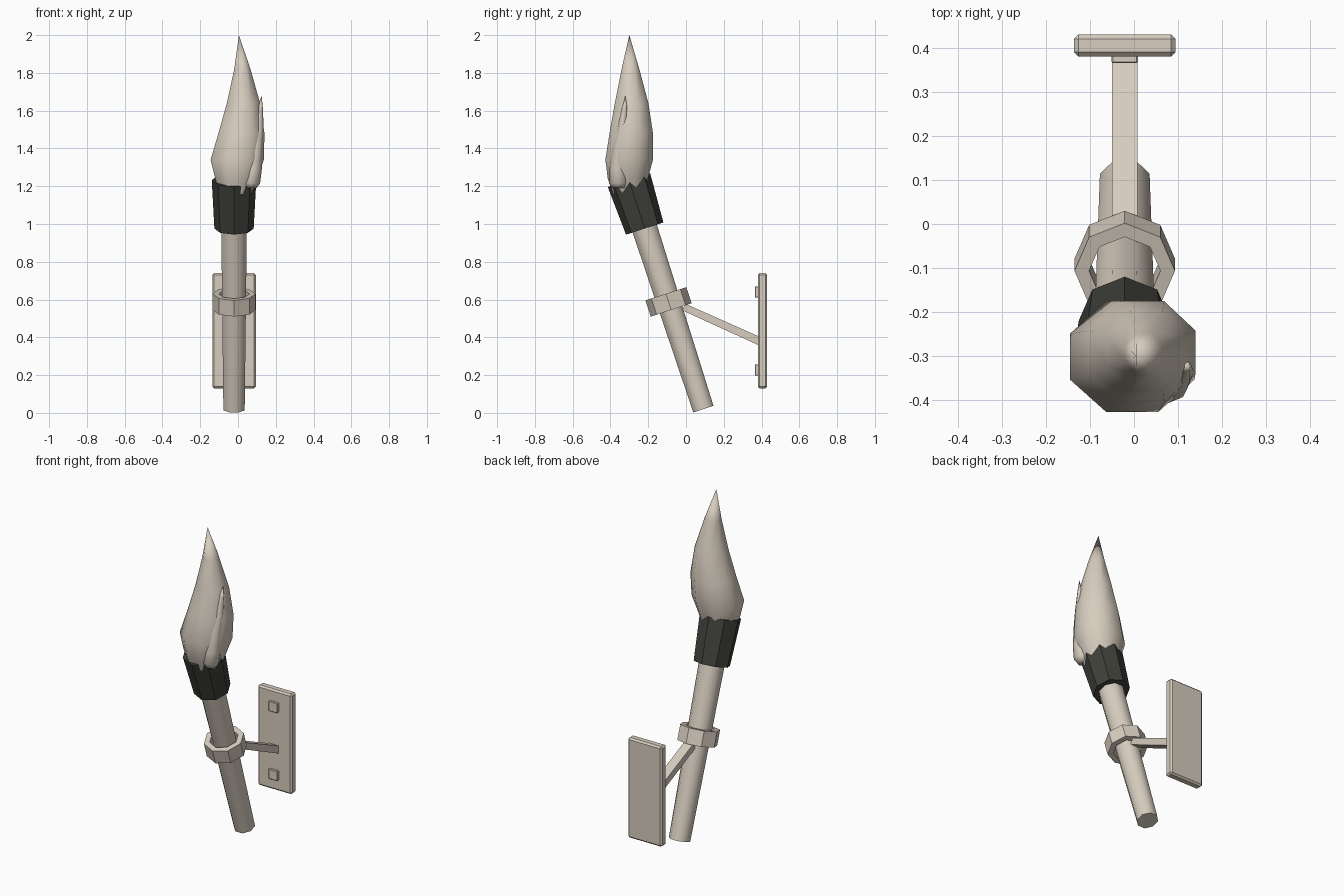
import bpy, bmesh, math
from mathutils import Matrix

if "Cube" in bpy.data.objects:
    bpy.data.objects.remove(bpy.data.objects["Cube"])


def material(name, rgb):
    m = bpy.data.materials.new(name)
    m.diffuse_color = (*rgb, 1)
    m.use_nodes = True
    m.node_tree.nodes["Principled BSDF"].inputs["Base Color"].default_value = m.diffuse_color
    return m


PALE = material("pale_beige", (0.68, 0.61, 0.52))
DARK = material("charcoal", (0.05, 0.05, 0.042))
X0 = -0.021          # centre line of the holder
SIDES = 8


def finish(name, bm, mat, smooth=None):
    bmesh.ops.recalc_face_normals(bm, faces=bm.faces)
    me = bpy.data.meshes.new(name)
    bm.to_mesh(me)
    bm.free()
    ob = bpy.data.objects.new(name, me)
    bpy.context.collection.objects.link(ob)
    me.materials.append(mat)
    if smooth:
        bpy.ops.object.select_all(action='DESELECT')
        ob.select_set(True)
        bpy.context.view_layer.objects.active = ob
        bpy.ops.object.shade_smooth_by_angle(angle=math.radians(smooth))
    return ob


def loft(name, sections, mat, phase=0.0, smooth=None, matrix=None, wrap=False):
    """Skin octagonal sections (cx, cy, z, rx, ry); radius 0 makes a tip."""
    bm = bmesh.new()
    rings = []
    for cx, cy, z, rx, ry in sections:
        if rx == 0:
            rings.append([bm.verts.new((cx, cy, z))] * SIDES)
            continue
        angles = [phase + math.tau * i / SIDES for i in range(SIDES)]
        rings.append([bm.verts.new((cx + rx * math.cos(a), cy + ry * math.sin(a), z))
                      for a in angles])
    pairs = list(zip(rings, rings[1:]))
    if wrap:
        pairs.append((rings[-1], rings[0]))
    for lo, hi in pairs:
        for i in range(SIDES):
            j = (i + 1) % SIDES
            corners = [lo[i], lo[j], hi[j], hi[i]]
            bm.faces.new(list(dict.fromkeys(corners)))
    if not wrap:
        for ring in (rings[0], rings[-1]):
            if len(set(ring)) > 2:
                bm.faces.new(ring)
    if matrix:
        bm.transform(matrix)
    return finish(name, bm, mat, smooth)


def box(name, centre, size, mat, bevel):
    bm = bmesh.new()
    bmesh.ops.create_cube(bm, size=1, matrix=Matrix.Translation(centre)
                          @ Matrix.Diagonal((*size, 1)))
    bmesh.ops.bevel(bm, geom=bm.edges[:], offset=bevel, segments=1, affect='EDGES')
    return finish(name, bm, mat)


# Leaning axis shared by handle, collar and cup
LEAN = Matrix.Translation((X0, 0.092, 0.02)) @ Matrix.Rotation(math.radians(18), 4, 'X')
HALF = math.pi / SIDES
FLAT = 1 / math.cos(HALF)

# Tapered wooden handle
loft("handle", [(0, 0, 0, 0.061, 0.061), (0, 0, 1.08, 0.074, 0.074)], PALE,
     phase=HALF, smooth=50, matrix=LEAN)

# Dark cup under the flame
loft("cup", [(0, 0, 1.005, 0.104, 0.104), (0, 0, 1.275, 0.118, 0.118)], DARK, matrix=LEAN)

# Hollow collar around the handle
loft("collar", [(0, 0, z, r, r) for z, r in
                ((0.552, 0.114), (0.642, 0.114), (0.642, 0.081), (0.552, 0.081))],
     PALE, matrix=LEAN, wrap=True)

# Main flame
flame = [(-0.015, -0.300, 1.16, 0.085, 0.085),
         (-0.008, -0.308, 1.24, 0.112, 0.106),
         (-0.004, -0.301, 1.34, 0.141, 0.126),
         (0.018, -0.290, 1.48, 0.122, 0.115),
         (0.029, -0.288, 1.64, 0.088, 0.089),
         (0.023, -0.294, 1.82, 0.043, 0.047),
         (0.005, -0.300, 2.00, 0, 0)]
loft("flame", [(x, y, z, rx * FLAT, ry * FLAT) for x, y, z, rx, ry in flame],
     PALE, phase=HALF, smooth=60)

# Small side tongue of flame
loft("flame_tongue", [(0.068, -0.355, 1.19, 0.030, 0.035),
                      (0.070, -0.358, 1.215, 0.047, 0.050),
                      (0.076, -0.357, 1.29, 0.050, 0.050),
                      (0.086, -0.350, 1.39, 0.045, 0.042),
                      (0.104, -0.336, 1.50, 0.032, 0.028),
                      (0.116, -0.325, 1.61, 0.016, 0.014),
                      (0.125, -0.321, 1.68, 0, 0)],
     PALE, smooth=60)

# Sloping arm from collar to wall plate
bm = bmesh.new()
profile = [(-0.020, 0.543), (0.385, 0.358), (0.385, 0.405), (-0.004, 0.578)]
arm = bm.faces.new([bm.verts.new((X0 - 0.029, y, z)) for y, z in profile])
ext = bmesh.ops.extrude_face_region(bm, geom=[arm])["geom"]
bmesh.ops.translate(bm, vec=(0.058, 0, 0),
                    verts=[v for v in ext if isinstance(v, bmesh.types.BMVert)])
finish("arm", bm, PALE)

# Wall plate and its two square bolts
box("wall_plate", (X0, 0.405, 0.435), (0.23, 0.05, 0.61), PALE, 0.01)
for label, z in (("upper", 0.64), ("lower", 0.227)):
    box(label + "_bolt", (X0, 0.375, z), (0.06, 0.02, 0.06), PALE, 0.003)
